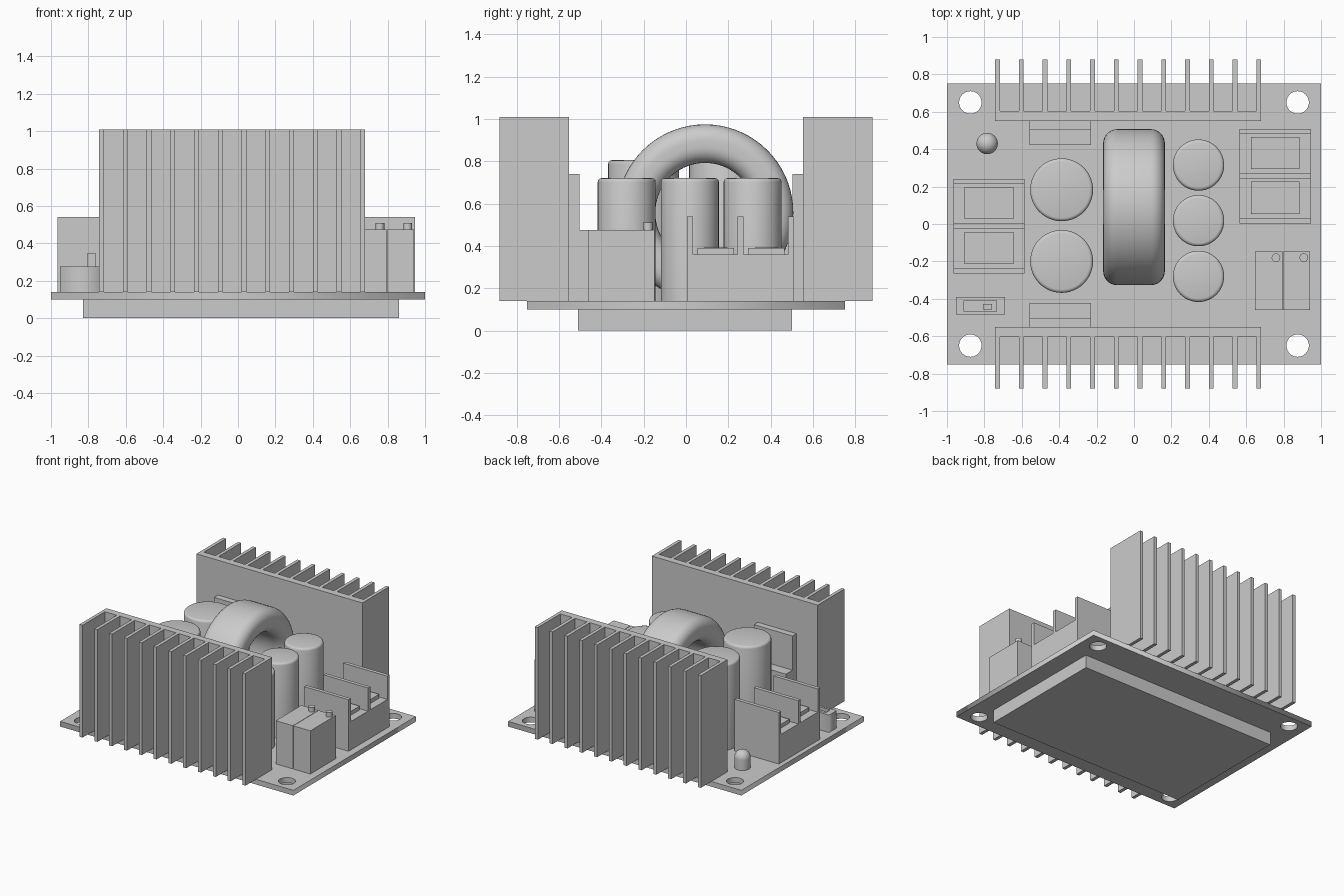
import bpy, bmesh
from math import sin, cos, pi, radians
from mathutils import Matrix, Vector

cube = bpy.data.objects.get("Cube")
if cube:
    bpy.data.objects.remove(cube, do_unlink=True)

grey = bpy.data.materials.new("plain_grey")
grey.use_nodes = True
GREY = (0.6, 0.6, 0.6, 1)
grey.diffuse_color = GREY
grey.node_tree.nodes["Principled BSDF"].inputs["Base Color"].default_value = GREY

TOP = 0.14  # upper face of the board


def add(name, bm, smooth=False):
    bmesh.ops.recalc_face_normals(bm, faces=bm.faces)
    mesh = bpy.data.meshes.new(name)
    bm.to_mesh(mesh)
    bm.free()
    mesh.materials.append(grey)
    obj = bpy.data.objects.new(name, mesh)
    bpy.context.collection.objects.link(obj)
    if smooth:
        bpy.ops.object.select_all(action='DESELECT')
        obj.select_set(True)
        bpy.context.view_layer.objects.active = obj
        bpy.ops.object.shade_smooth_by_angle(angle=radians(35))
    return obj


def put_box(bm, x, y, z):
    size = [b - a for a, b in (x, y, z)]
    mid = [(a + b) / 2 for a, b in (x, y, z)]
    bmesh.ops.create_cube(bm, size=1, matrix=Matrix.Translation(mid) @ Matrix.Diagonal((*size, 1)))


def boxes(name, *parts):
    bm = bmesh.new()
    for part in parts:
        put_box(bm, *part)
    return add(name, bm)


def lathe(name, profile, centre, axis='Z', steps=48, closed=False):
    """Spin (radius, height) points around an axis."""
    bm = bmesh.new()
    verts = [bm.verts.new((r, 0, h)) for r, h in profile]
    edges = [bm.edges.new(p) for p in zip(verts, verts[1:])]
    if closed:
        edges.append(bm.edges.new((verts[-1], verts[0])))
    bmesh.ops.spin(bm, geom=verts + edges, cent=(0, 0, 0), axis=(0, 0, 1),
                   angle=2 * pi, steps=steps, use_duplicate=False)
    bmesh.ops.remove_doubles(bm, verts=bm.verts, dist=1e-4)
    if axis == 'X':
        bm.transform(Matrix.Rotation(pi / 2, 4, 'Y'))
    bm.transform(Matrix.Translation(centre))
    return add(name, bm, smooth=True)


def rectangle(x, y):
    return [(x[0], y[0]), (x[1], y[0]), (x[1], y[1]), (x[0], y[1])]


def circle(x, y, r, n=40):
    return [(x + r * cos(2 * pi * i / n), y + r * sin(2 * pi * i / n)) for i in range(n)]


def pierced_plate(name, outlines, z):
    """Extrude an outline with holes into a plate."""
    curve = bpy.data.curves.new(name, 'CURVE')
    curve.dimensions = '2D'
    curve.fill_mode = 'BOTH'
    curve.extrude = (z[1] - z[0]) / 2
    for pts in outlines:
        spline = curve.splines.new('POLY')
        spline.points.add(len(pts) - 1)
        for p, (x, y) in zip(spline.points, pts):
            p.co = (x, y, 0, 1)
        spline.use_cyclic_u = True
    curve.materials.append(grey)
    obj = bpy.data.objects.new(name, curve)
    obj.location.z = (z[0] + z[1]) / 2
    bpy.context.collection.objects.link(obj)
    bpy.ops.object.select_all(action='DESELECT')
    obj.select_set(True)
    bpy.context.view_layer.objects.active = obj
    bpy.ops.object.convert(target='MESH')


# Board with mounting holes, and the block beneath it
holes = [circle(sx * 0.875, sy * 0.65, 0.06) for sx in (-1, 1) for sy in (-1, 1)]
pierced_plate("circuit_board", [rectangle((-1, 1), (-0.75, 0.75))] + holes, (0.1, TOP))
boxes("underside_block", ((-0.83, 0.86), (-0.51, 0.5), (0, 0.1)))

# Finned heat sinks with a power transistor against each
for side, s in (("front", -1), ("back", 1)):
    def span(a, b):
        return tuple(sorted((s * a, s * b)))

    left, right, fin, count = -0.743, 0.68, 0.026, 12
    pitch = (right - left - fin) / (count - 1)
    height = (TOP, 1.01)
    # comb-shaped outline, extruded upwards
    comb = [(left, 0.552)]
    for i in range(count):
        x = left + i * pitch
        tip = [(x, 0.88), (x + fin, 0.88)]
        comb += ([(x, 0.605)] if i else []) + tip
        if i < count - 1:
            comb.append((x + fin, 0.605))
    comb.append((right, 0.552))
    bm = bmesh.new()
    face = bm.faces.new([bm.verts.new((x, s * y, height[0])) for x, y in comb])
    top = bmesh.ops.extrude_face_region(bm, geom=[face])["geom"]
    bmesh.ops.translate(bm, vec=(0, 0, height[1] - height[0]),
                        verts=[v for v in top if isinstance(v, bmesh.types.BMVert)])
    add(side + "_heat_sink", bm)

    wide = (-0.56, -0.23)
    boxes(side + "_transistor",
          (wide, span(0.504, 0.552), (TOP, 0.74)),
          (wide, span(0.423, 0.504), (TOP, 0.475)))


# Capacitors with softly rounded rims
def capacitor(name, x, y, r, top):
    b = 0.018
    rim = [(r - b + b * cos(a), top - b + b * sin(a)) for a in (0, pi / 6, pi / 3, pi / 2)]
    lathe(name, [(0, TOP), (r, TOP)] + rim + [(0, top)], (x, y, 0))


for i, y in enumerate((-0.2, 0.183)):
    capacitor(f"large_capacitor_{i + 1}", -0.387, y, 0.168, 0.805)
for i, y in enumerate((-0.28, 0.018, 0.315)):
    capacitor(f"small_capacitor_{i + 1}", 0.345, y, 0.137, 0.72)

# Upright ring inductor with a rounded rectangular section
corner, ring_in, ring_out, half = 0.075, 0.235, 0.417, 0.165
section = []
for k, (cr, ch) in enumerate(((ring_out - corner, half - corner), (ring_in + corner, half - corner),
                              (ring_in + corner, corner - half), (ring_out - corner, corner - half))):
    for j in range(8):
        a = pi / 2 * (k + j / 7)
        section.append((cr + corner * cos(a), ch + corner * sin(a)))
lathe("ring_inductor", section, (0, 0.09, 0.557), axis='X', steps=72, closed=True)

# Two-way screw terminals
for side, x0, y0 in (("right", -0.965, -0.264), ("left", 0.565, 0.004)):
    x, depth, wall = (x0, x0 + 0.38), 0.505, 0.028
    parts = [(x, (y0, y0 + depth), (TOP, 0.36))]
    for k in range(3):
        y = y0 + k * (depth - wall) / 2
        parts.append((x, (y, y + wall), (0.36, 0.54)))
    for k in range(2):
        y = y0 + 0.05 + k * 0.24
        clamp = (x0 + 0.06, x0 + 0.32)
        parts.append((clamp, (y, y + 0.172), (0.36, 0.39)))
        lathe(f"{side}_terminal_screw_{k + 1}", [(0, 0.388), (0.055, 0.388), (0.055, 0.393), (0, 0.393)],
              (x0 + 0.19, y + 0.086, 0), steps=32)
    boxes(side + "_screw_terminal", *parts)

# Pair of trimmers with adjusting pins
for i, x in enumerate((0.647, 0.796)):
    boxes(f"trimmer_{i + 1}", ((x, x + 0.146), (-0.46, -0.148), (TOP, 0.475)))
    lathe(f"trimmer_pin_{i + 1}", [(0, 0.47), (0.023, 0.47), (0.023, 0.51), (0, 0.51)],
          (x + 0.112, -0.18, 0), steps=24)

# Slide switch with a recessed slot
pierced_plate("switch_shell", [rectangle((-0.953, -0.69), (-0.485, -0.39)),
                               rectangle((-0.91, -0.735), (-0.467, -0.41))], (TOP, 0.275))
boxes("switch_slider", ((-0.91, -0.735), (-0.467, -0.41), (TOP, 0.25)),
      ((-0.808, -0.758), (-0.458, -0.427), (0.25, 0.345)))

# Domed indicator lamp
r = 0.057
dome = [(r * cos(a * pi / 20), 0.22 + r * sin(a * pi / 20)) for a in range(10)]
lathe("indicator_lamp", [(0, TOP), (r, TOP)] + dome + [(0, 0.22 + r)], (-0.785, 0.43, 0), steps=32)
